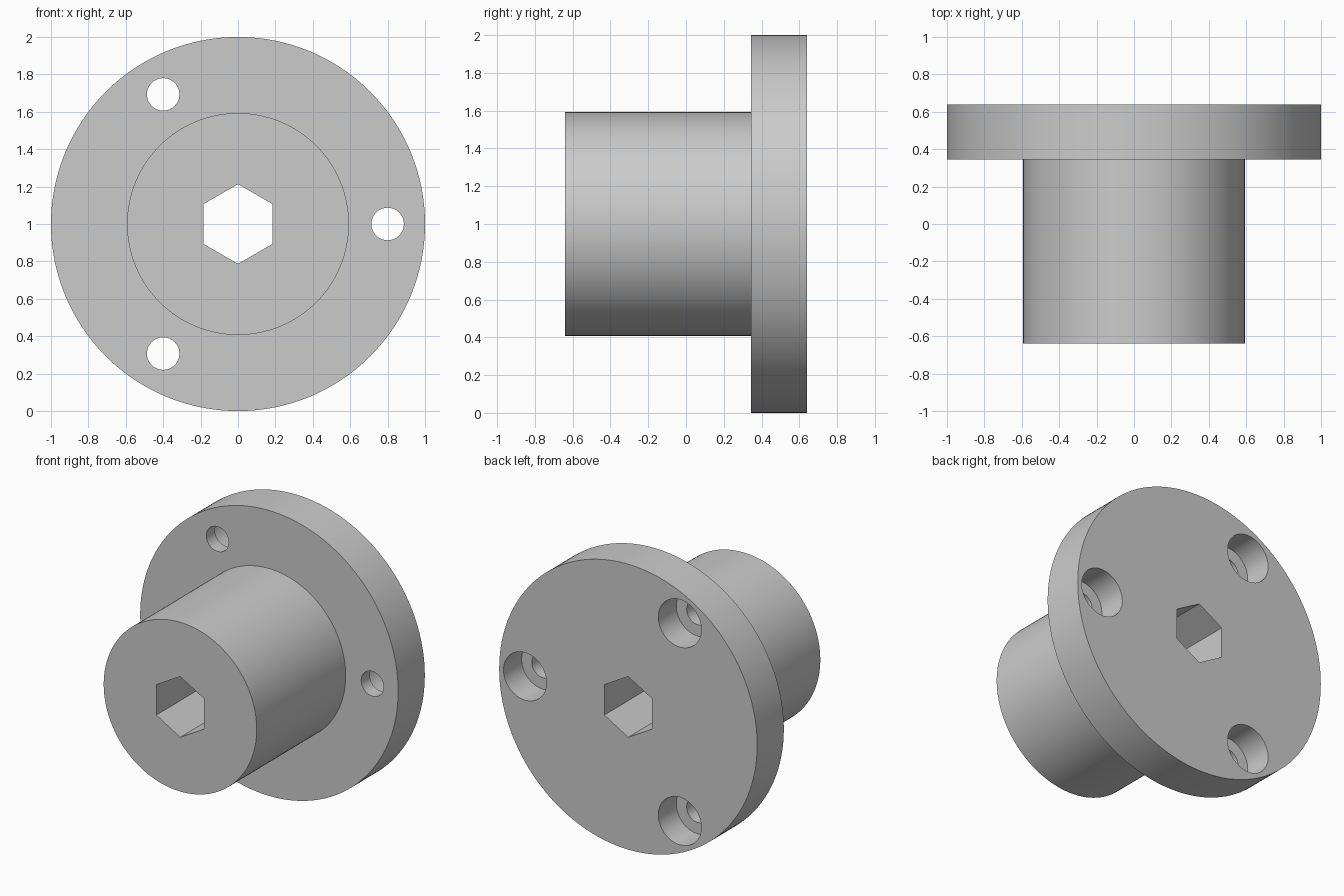
import bpy, bmesh, math
from mathutils import Matrix

if "Cube" in bpy.data.objects:
    bpy.data.objects.remove(bpy.data.objects["Cube"])

CZ = 1.0                      # height of the shaft axis
Y0, Y1, Y2 = -0.64, 0.345, 0.64   # hub front, flange front, flange back

grey = bpy.data.materials.new("plain grey")
grey.diffuse_color = (0.6, 0.6, 0.6, 1)
grey.use_nodes = True
grey.node_tree.nodes["Principled BSDF"].inputs["Base Color"].default_value = grey.diffuse_color


def turned(name, profile, sides, x=0.0, z=CZ, start=0.0):
    """Solid turned about a y axis from (radius, y) points, capped at both ends."""
    bm = bmesh.new()
    rings = []
    for r, y in profile:
        angles = [start + 2 * math.pi * i / sides for i in range(sides)]
        rings.append([bm.verts.new((x + r * math.cos(a), y, z + r * math.sin(a)))
                      for a in angles])
    for a, b in zip(rings, rings[1:]):
        for i in range(sides):
            j = (i + 1) % sides
            bm.faces.new((a[i], a[j], b[j], b[i]))
    bm.faces.new(rings[0])
    bm.faces.new(rings[-1])
    bmesh.ops.recalc_face_normals(bm, faces=bm.faces)
    mesh = bpy.data.meshes.new(name)
    bm.to_mesh(mesh)
    bm.free()
    mesh.materials.append(grey)
    obj = bpy.data.objects.new(name, mesh)
    bpy.context.collection.objects.link(obj)
    return obj


# Hub and flange turned as one solid
body = turned("flanged_hub", [(0.593, Y0), (0.593, Y1), (1.0, Y1), (1.0, Y2)], 128)

# Hexagonal bore, points up and down
cutters = [turned("hex_bore_cutter", [(0.213, -1), (0.213, 1)], 6, start=math.pi / 6)]

# Three bolt holes, counterbored from the back
for k in range(3):
    a = k * 2 * math.pi / 3
    cutters.append(turned("bolt_hole_cutter",
                          [(0.087, 0.2), (0.087, 0.44), (0.167, 0.44), (0.167, 0.8)],
                          32, x=0.8 * math.cos(a), z=CZ + 0.8 * math.sin(a)))

bpy.context.view_layer.objects.active = body
body.select_set(True)
for c in cutters:
    c.hide_render = True
    mod = body.modifiers.new("cut", 'BOOLEAN')
    mod.operation = 'DIFFERENCE'
    mod.solver = 'EXACT'
    mod.object = c
    bpy.ops.object.modifier_apply(modifier=mod.name)
for c in cutters:
    bpy.data.objects.remove(c)

bpy.ops.object.shade_smooth_by_angle(angle=math.radians(30))
